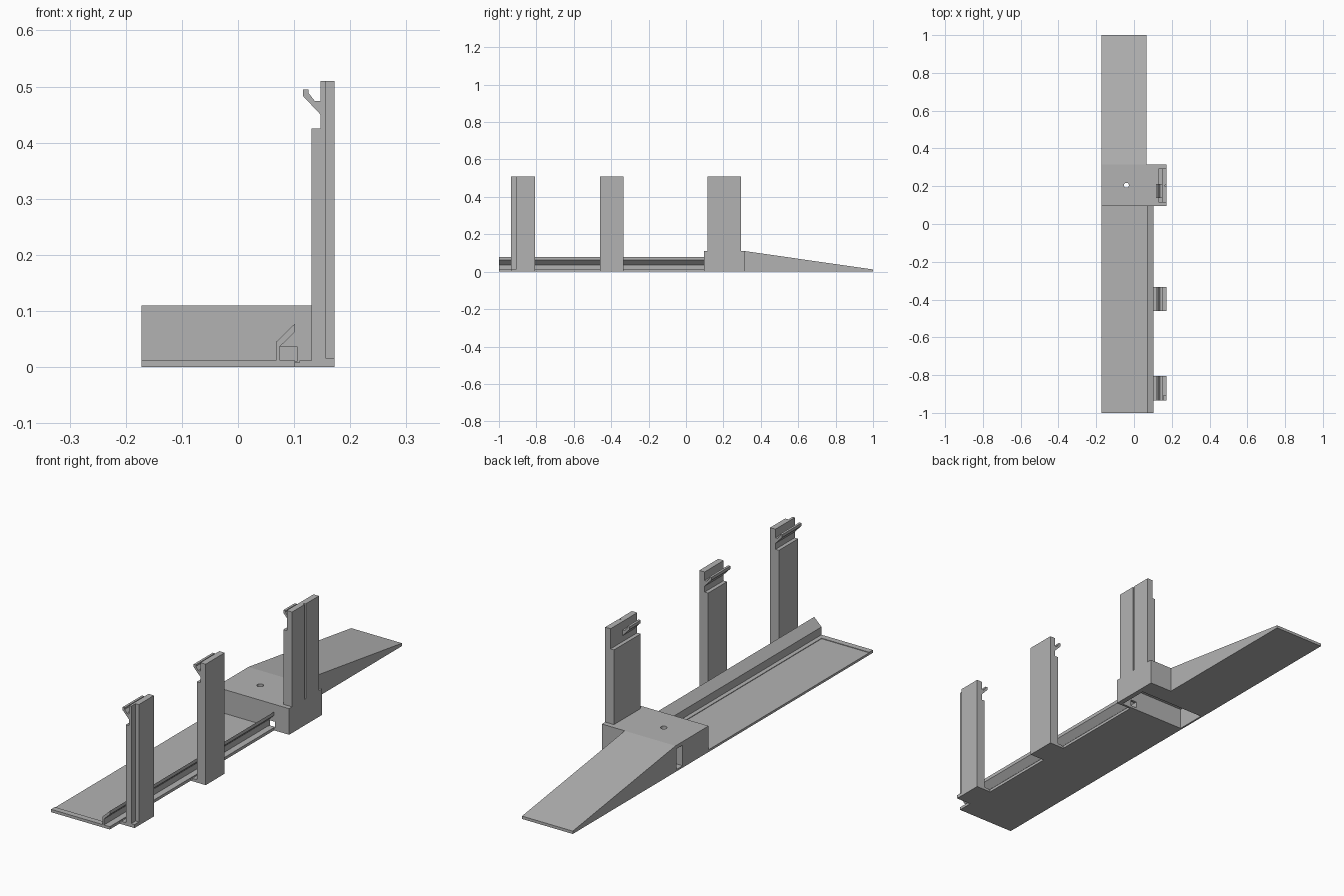
import bpy, bmesh, math

if "Cube" in bpy.data.objects:
    bpy.data.objects.remove(bpy.data.objects["Cube"])

grey = bpy.data.materials.new("plain_grey")
grey.diffuse_color = (0.45, 0.45, 0.45, 1)
grey.use_nodes = True
grey.node_tree.nodes["Principled BSDF"].inputs["Base Color"].default_value = grey.diffuse_color


def prism(name, pts, lo, hi, axis='y'):
    """Extrude a profile: (x, z) points along y, or (y, z) points along x."""
    bm = bmesh.new()

    def place(p, t):
        return (p[0], t, p[1]) if axis == 'y' else (t, p[0], p[1])
    a = [bm.verts.new(place(p, lo)) for p in pts]
    b = [bm.verts.new(place(p, hi)) for p in pts]
    bm.faces.new(a)
    bm.faces.new(b[::-1])
    n = len(pts)
    for i in range(n):
        j = (i + 1) % n
        bm.faces.new((a[i], b[i], b[j], a[j]))
    bmesh.ops.recalc_face_normals(bm, faces=bm.faces)
    me = bpy.data.meshes.new(name)
    bm.to_mesh(me)
    bm.free()
    me.materials.append(grey)
    ob = bpy.data.objects.new(name, me)
    bpy.context.collection.objects.link(ob)
    return ob


def box(name, x0, x1, y0, y1, z0, z1):
    return prism(name, [(x0, z0), (x1, z0), (x1, z1), (x0, z1)], y0, y1)


def cut(ob, *cutters):
    for c in cutters:
        c.hide_render = True
        c.hide_set(True)
        m = ob.modifiers.new("cut", 'BOOLEAN')
        m.operation = 'DIFFERENCE'
        m.solver = 'EXACT'
        m.object = c


L, R = -0.172, 0.172          # outer sides
B0, B1 = 0.095, 0.315         # block front and back

# Base plate with a shallow tray
plate = box("base_plate", L, 0.102, -1, B0, 0, 0.012)
cut(plate, box("tray_cutter", L - 0.1, 0.05, -0.975, B0 + 0.1, 0.0095, 0.05))

# Angled rail along the plate
prism("rail", [(0.068, 0.011), (0.075, 0.011), (0.075, 0.037), (0.102, 0.063),
               (0.102, 0.078), (0.068, 0.045)], -1, B0)

# Block, hollow underneath, with a wire window, side slot and round hole
block = box("block", L, R, B0, B1, 0, 0.11)
bpy.ops.mesh.primitive_cylinder_add(vertices=24, radius=0.013, depth=0.3,
                                    location=(-0.04, 0.205, 0.1))
hole = bpy.context.object
hole.name = "hole_cutter"
cut(block,
    box("cavity_cutter", -0.164, 0.15, 0.105, 0.235, -0.05, 0.09),
    box("window_cutter", 0.075, 0.105, 0.05, 0.15, 0.01, 0.037),
    box("slot_cutter", -0.3, -0.13, 0.268, 0.310, 0.008, 0.095),
    hole)

# Ramp
prism("ramp", [(B1, 0), (1, 0), (1, 0.012), (B1, 0.11)], L, 0.065, 'x')

# Upright posts, stepped back near the top
hook_profile = [(0.148, 0.449), (0.148, 0.474), (0.137, 0.474), (0.126, 0.488),
                (0.126, 0.495), (0.116, 0.495), (0.116, 0.483)]
post_profile = [(0.131, 0), (R, 0), (R, 0.51), (0.147, 0.51),
                (0.147, 0.425), (0.131, 0.425)]
foot_profile = [(0.09, 0), (0.132, 0), (0.132, 0.012), (0.11, 0.012),
                (0.11, 0.008), (0.09, 0.008)]
for name, y0, y1, h0, h1 in (("front", -0.935, -0.806, -0.935, -0.806),
                             ("middle", -0.461, -0.334, -0.461, -0.334),
                             ("back", 0.115, 0.293, 0.137, 0.212)):
    post = prism(name + "_post", post_profile, y0, y1)
    prism(name + "_hook", hook_profile, h0, h1)
    if name == "back":
        cut(post, box("groove_cutter", 0.164, 0.2, 0.198, 0.206, 0.11, 0.6))
    else:
        prism(name + "_foot", foot_profile, y0, y1)
    if name == "front":
        cut(post, box("corner_cutter", 0.157, 0.2, y0 - 0.05, y0 + 0.028, 0.015, 0.6))

# The block hollow stays open below the back post
back = bpy.data.objects["back_post"]
cut(back, box("post_base_cutter", 0.1, 0.15, 0.105, 0.235, -0.05, 0.09))
